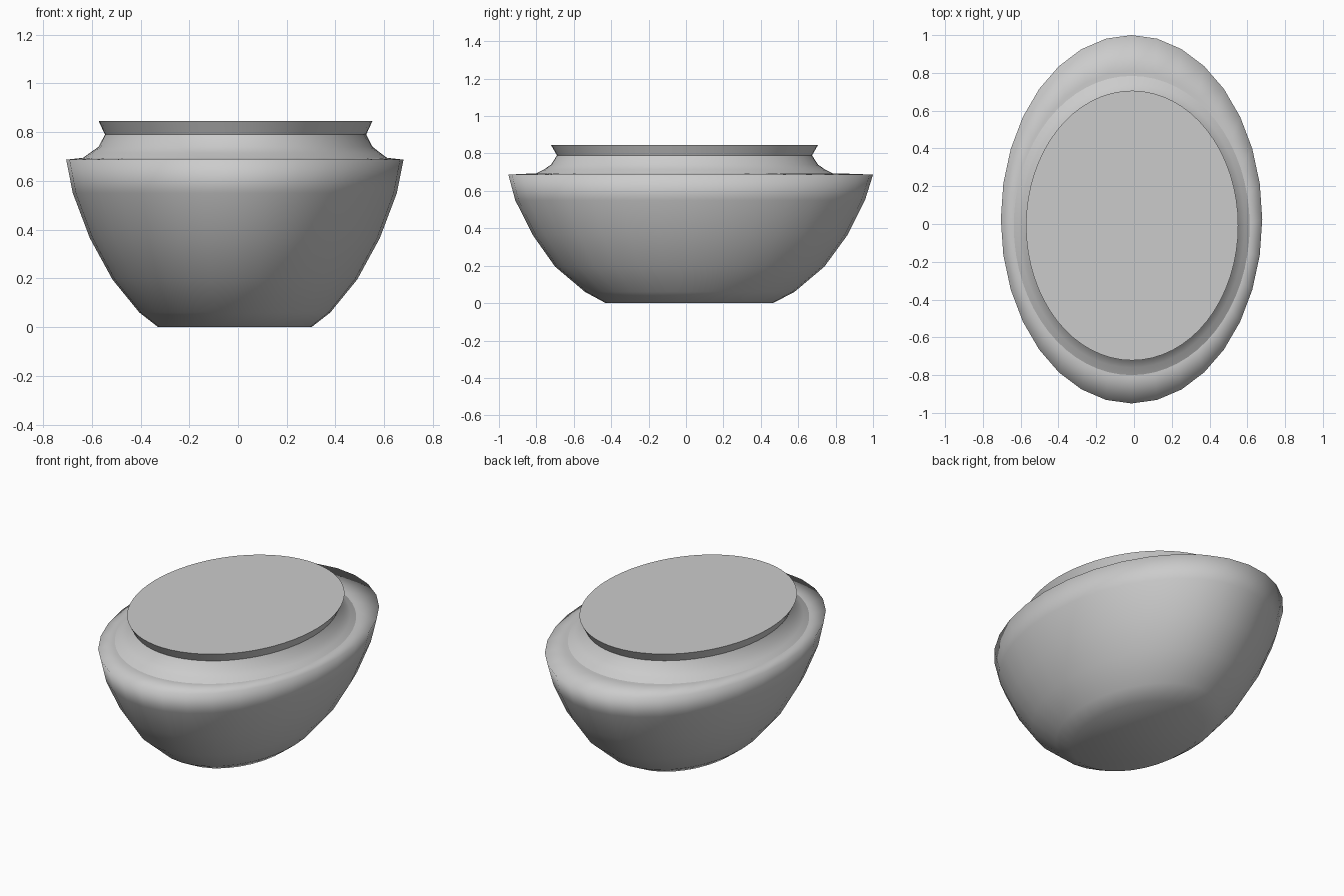
import bpy, bmesh
from math import cos, sin, tau, radians

if "Cube" in bpy.data.objects:
    bpy.data.objects.remove(bpy.data.objects["Cube"])


def oval_loft(name, rings, sides, smooth_angle):
    """Loft closed oval rings given as (x centre, y centre, x radius, y radius, z)."""
    bm = bmesh.new()
    loops = []
    for cx, cy, rx, ry, z in rings:
        loops.append([bm.verts.new((cx + rx * cos(tau * i / sides),
                                    cy + ry * sin(tau * i / sides), z))
                      for i in range(sides)])
    for a, b in zip(loops, loops[1:]):
        for i in range(sides):
            j = (i + 1) % sides
            bm.faces.new((a[i], a[j], b[j], b[i]))
    bm.faces.new(loops[0][::-1])
    bm.faces.new(loops[-1])
    bmesh.ops.recalc_face_normals(bm, faces=bm.faces[:])
    mesh = bpy.data.meshes.new(name)
    bm.to_mesh(mesh)
    bm.free()
    obj = bpy.data.objects.new(name, mesh)
    bpy.context.collection.objects.link(obj)
    bpy.ops.object.select_all(action='DESELECT')
    bpy.context.view_layer.objects.active = obj
    obj.select_set(True)
    bpy.ops.object.shade_smooth_by_angle(angle=radians(smooth_angle))
    return obj


# Oval bowl with a flat foot and a shallow top, smooth over the rim
oval_loft("bowl", [
    (-0.013, 0.018, 0.315, 0.447, 0.0),
    (-0.013, 0.020, 0.392, 0.560, 0.06),
    (-0.013, 0.020, 0.502, 0.720, 0.195),
    (-0.013, 0.022, 0.595, 0.842, 0.365),
    (-0.013, 0.022, 0.665, 0.935, 0.55),
    (-0.013, 0.025, 0.692, 0.975, 0.687),
    (-0.012, 0.000, 0.630, 0.810, 0.694),
], 32, 110)

# Sloping shoulder, pinched neck and flared flat cap
oval_loft("collar_and_cap", [
    (-0.012, -0.008, 0.630, 0.800, 0.690),
    (-0.012, -0.008, 0.597, 0.752, 0.714),
    (-0.010, -0.008, 0.562, 0.714, 0.740),
    (-0.010, -0.008, 0.536, 0.682, 0.790),
    (-0.010, -0.008, 0.562, 0.714, 0.846),
], 64, 30)
